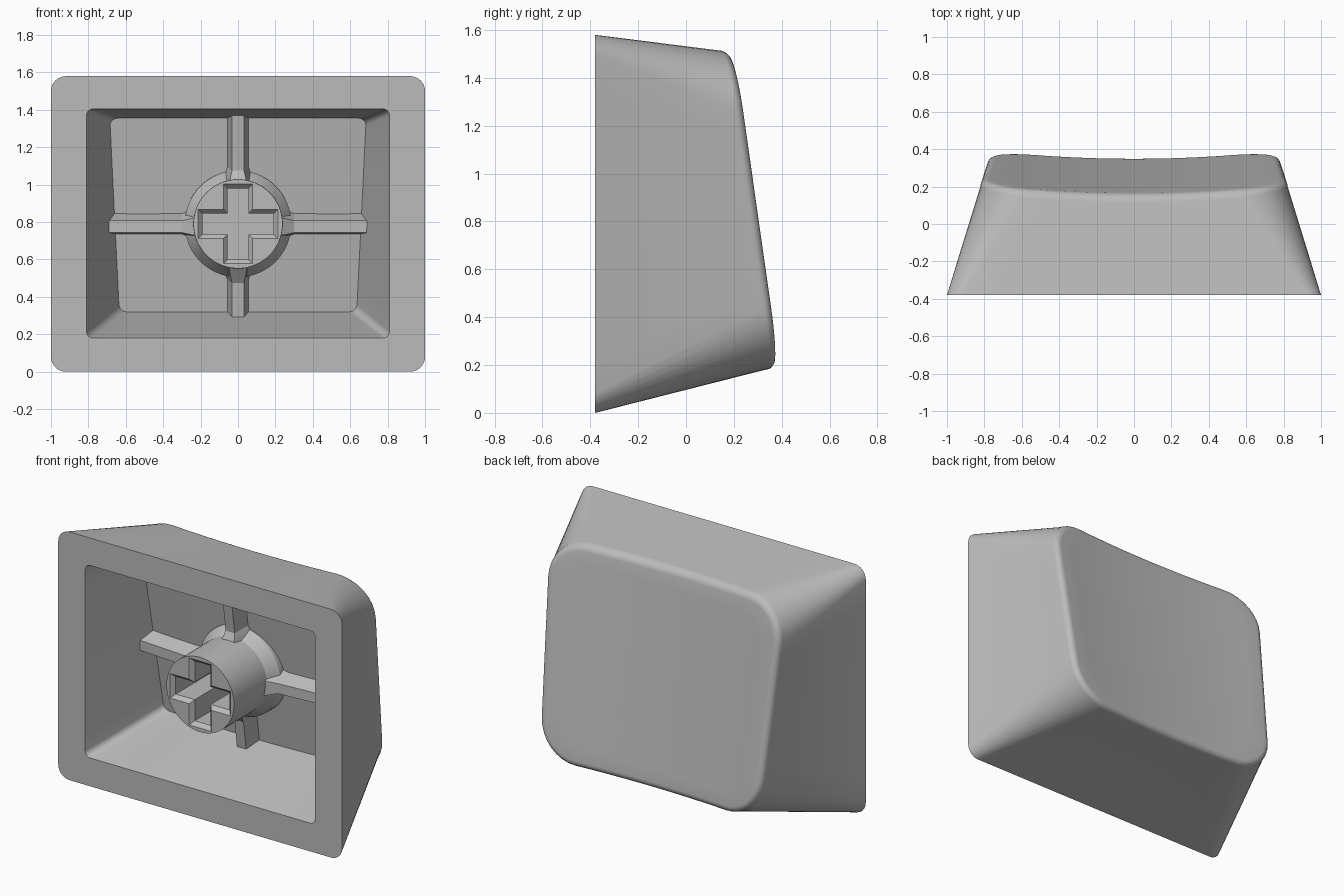
import bpy, bmesh, math
from mathutils import Vector

if "Cube" in bpy.data.objects:
    bpy.data.objects.remove(bpy.data.objects["Cube"])

FRONT = -0.38        # plane of the open rim
MID = 0.79           # height of the stem axis

grey = bpy.data.materials.new("light_grey_plastic")
grey.use_nodes = True
grey.diffuse_color = (0.5, 0.5, 0.5, 1)
grey.node_tree.nodes["Principled BSDF"].inputs["Base Color"].default_value = (0.5, 0.5, 0.5, 1)


def finish(name, bm, angle=30):
    bmesh.ops.recalc_face_normals(bm, faces=bm.faces[:])
    mesh = bpy.data.meshes.new(name)
    bm.to_mesh(mesh)
    bm.free()
    mesh.materials.append(grey)
    obj = bpy.data.objects.new(name, mesh)
    bpy.context.collection.objects.link(obj)
    bpy.ops.object.select_all(action="DESELECT")
    obj.select_set(True)
    bpy.context.view_layer.objects.active = obj
    bpy.ops.object.shade_smooth_by_angle(angle=math.radians(angle))
    return obj


def loft(bm, rings):
    """Join equally long point rings with quads; return the vertex rings."""
    loops = [[bm.verts.new(p) for p in ring] for ring in rings]
    n = len(loops[0])
    for a, b in zip(loops, loops[1:]):
        for i in range(n):
            j = (i + 1) % n
            bm.faces.new((a[i], a[j], b[j], b[i]))
    return loops


def cap_fan(bm, loop, point):
    tip = bm.verts.new(point)
    for i in range(len(loop)):
        bm.faces.new((loop[i], loop[(i + 1) % len(loop)], tip))


def dish(x, z):
    """Tilted touch surface, hollowed across its width."""
    return 0.18 + (1.37 - z) * 0.147 + 0.04 * (x / 0.75) ** 2


def floor(x, z):
    return dish(x, z) - 0.2


def outline(w, z0, z1, r, taper=0.0, inset=0.0, arc=8, edge=10):
    """Rounded rectangle in x and z, widening upward by the taper."""
    w, z0, z1, r = w - inset, z0 + inset, z1 - inset, r - inset
    zc = (z0 + z1) / 2
    corners = [(w - r, z1 - r), (r - w, z1 - r), (r - w, z0 + r), (w - r, z0 + r)]
    pts = []
    for k, (cx, cz) in enumerate(corners):
        for i in range(arc + 1):
            a = math.pi / 2 * (k + i / arc)
            pts.append(Vector((cx + r * math.cos(a), cz + r * math.sin(a))))
        a = math.pi / 2 * (k + 1)
        nx, nz = corners[(k + 1) % 4]
        end = Vector((nx + r * math.cos(a), nz + r * math.sin(a)))
        start = pts[-1].copy()
        pts += [start.lerp(end, i / edge) for i in range(1, edge)]
    return [(x * (1 + taper * (z - zc)), z) for x, z in pts]


def shrink(pts, s):
    zc = (max(p[1] for p in pts) + min(p[1] for p in pts)) / 2
    return [(x * s, zc + (z - zc) * s) for x, z in pts]


def on(surface, pts, drop=0.0):
    return [(x, surface(x, z) - drop, z) for x, z in pts]


# Hollow cap: inner floor, inner walls, rim, outer walls, rounded edge, touch surface
bm = bmesh.new()
steps = [i / 8 for i in range(1, 8)]
inner = outline(0.66, 0.32, 1.355, 0.04, 0.074)
rings = [on(floor, shrink(inner, s)) for s in steps] + [on(floor, inner)]
rings.append([(x, FRONT, z) for x, z in outline(0.81, 0.18, 1.405, 0.035)])
rings.append([(x, FRONT, z) for x, z in outline(1.0, 0.0, 1.58, 0.08)])
fillet = 0.045
for i in range(7):
    a = math.pi / 2 * i / 6
    top = outline(0.803, 0.18, 1.515, 0.25, 0.057, fillet * (1 - math.cos(a)))
    rings.append(on(dish, top, fillet * (1 - math.sin(a))))
rings += [on(dish, shrink(top, s)) for s in reversed(steps)]
loops = loft(bm, rings)
zi, zt = (0.32 + 1.355) / 2, (0.18 + 1.515) / 2
cap_fan(bm, loops[0], (0, floor(0, zi), zi))
cap_fan(bm, loops[-1], (0, dish(0, zt), zt))
finish("hollow_cap", bm)


# Stem with flared foot and a chamfered cross socket
def circle(r, y, n=64):
    return [(r * math.cos(math.tau * i / n), y, MID + r * math.sin(math.tau * i / n))
            for i in range(n)]


def cross(reach, half, y):
    pts = []
    for k in range(4):
        c, s = round(math.cos(k * math.pi / 2)), round(math.sin(k * math.pi / 2))
        for u, v in ((reach, -half), (reach, half), (half, half)):
            pts.append((u * c - v * s, y, MID + u * s + v * c))
    return pts


bm = bmesh.new()
body = loft(bm, [circle(0.238, FRONT), circle(0.24, -0.05), circle(0.285, 0.02), circle(0.285, 0.15)])
bm.faces.new(body[-1])
socket = loft(bm, [cross(0.213, 0.078, FRONT), cross(0.19, 0.056, FRONT + 0.025), cross(0.19, 0.056, 0.02)])
bm.faces.new(socket[-1])
border = [e for e in bm.edges if e.is_boundary]
bmesh.ops.triangle_fill(bm, use_beauty=True, edges=border, normal=(0, -1, 0))
finish("stem", bm)


# Four ribs on the inner floor, widened where they meet the stem
def rib(name, dx, dz, length):
    bm = bmesh.new()
    rings = []
    for s, wide, extra in ((0.22, 1.45, 0.05), (0.25, 1.35, 0.03), (0.3, 1, 0), (length, 1, 0)):
        x, z = dx * s, MID + dz * s
        y = floor(x, z)
        base, crest, height = 0.061 * wide, 0.032 * wide, 0.1 + extra
        ring = []
        for side, deep in ((-base, 0.02), (-crest, -height), (crest, -height), (base, 0.02)):
            lean = -0.015 if deep < 0 else 0.006
            ring.append((x - dz * side, y + deep, z + dx * side + lean))
        rings.append(ring)
    loops = loft(bm, rings)
    bm.faces.new(loops[0])
    bm.faces.new(loops[-1])
    finish(name, bm, 15)


rib("left_rib", 1, 0, 0.72)
rib("right_rib", -1, 0, 0.72)
rib("upper_rib", 0, 1, 0.61)
rib("lower_rib", 0, -1, 0.52)
